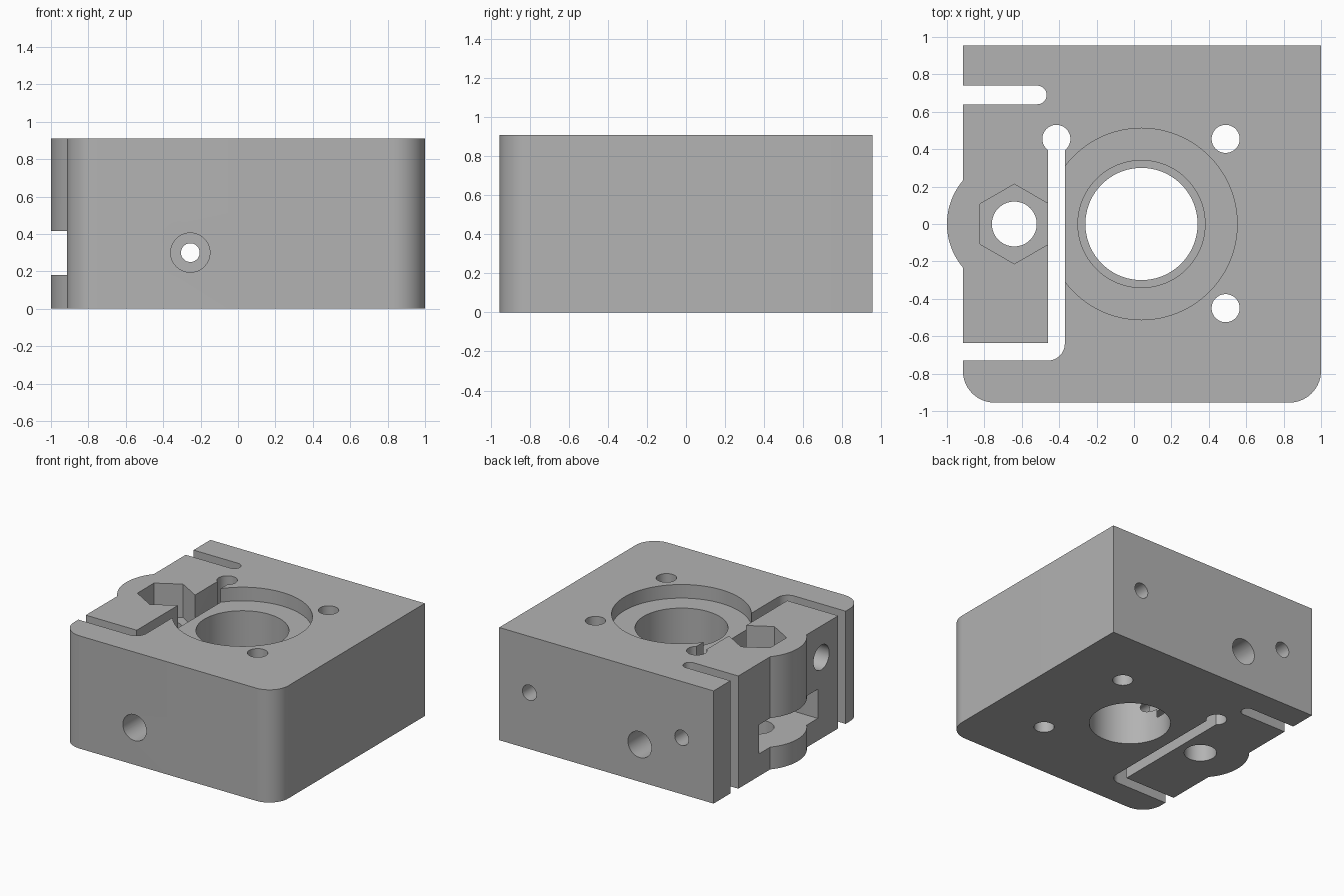
import bpy, bmesh
from math import sin, cos, radians
from mathutils import Matrix, Vector

cube = bpy.data.objects.get("Cube")
if cube:
    bpy.data.objects.remove(cube, do_unlink=True)

grey = bpy.data.materials.new("plain_grey")
grey.use_nodes = True
grey.diffuse_color = (0.45, 0.45, 0.45, 1)
grey.node_tree.nodes["Principled BSDF"].inputs["Base Color"].default_value = grey.diffuse_color

TOP = 0.91
LEFT, RIGHT, BACK = -0.915, 1.0, 0.955


def arc(cx, cy, r, start, end, steps=14):
    angles = [radians(start + (end - start) * i / steps) for i in range(steps + 1)]
    return [(cx + r * cos(a), cy + r * sin(a)) for a in angles]


def prism(name, outline, z0, z1):
    """Extrude a flat outline from z0 to z1."""
    bm = bmesh.new()
    face = bm.faces.new([bm.verts.new((x, y, z0)) for x, y in outline])
    ext = bmesh.ops.extrude_face_region(bm, geom=[face])
    new = [g for g in ext["geom"] if isinstance(g, bmesh.types.BMVert)]
    bmesh.ops.translate(bm, verts=new, vec=(0, 0, z1 - z0))
    bmesh.ops.recalc_face_normals(bm, faces=bm.faces)
    return finish(name, bm)


def rod(name, start, end, r, sides=56):
    """Cylinder between two points."""
    a, b = Vector(start), Vector(end)
    turn = (b - a).to_track_quat('Z', 'Y').to_matrix().to_4x4()
    bm = bmesh.new()
    bmesh.ops.create_cone(bm, cap_ends=True, segments=sides, radius1=r, radius2=r,
                          depth=(b - a).length,
                          matrix=Matrix.Translation((a + b) / 2) @ turn)
    return finish(name, bm)


def finish(name, bm):
    mesh = bpy.data.meshes.new(name)
    bm.to_mesh(mesh)
    bm.free()
    mesh.materials.append(grey)
    obj = bpy.data.objects.new(name, mesh)
    bpy.context.collection.objects.link(obj)
    return obj


def box(name, x0, x1, y0, y1, z0, z1):
    return prism(name, [(x0, y0), (x1, y0), (x1, y1), (x0, y1)], z0, z1)


def cut(body, tool):
    """Subtract the tool from the body, then discard it."""
    tool.hide_render = True
    mod = body.modifiers.new("cut", 'BOOLEAN')
    mod.operation, mod.solver, mod.object = 'DIFFERENCE', 'EXACT', tool
    bpy.context.view_layer.objects.active = body
    bpy.ops.object.modifier_apply(modifier=mod.name)
    bpy.data.objects.remove(tool, do_unlink=True)


def upright(name, x, y, r, z0=-0.1, z1=TOP + 0.1, sides=56):
    return rod(name, (x, y, z0), (x, y, z1), r, sides)


# Main block: rounded front corners and a round bulge on the arm side
R = 0.17
outline = (arc(RIGHT - R, -BACK + R, R, -90, 0) + [(RIGHT, BACK), (LEFT, BACK)]
           + arc(-0.64, 0, 0.36, 139.8, 220.2, 24)
           + arc(LEFT + R, -BACK + R, R, 180, 270))
body = prism("housing_block", outline, 0, TOP)

# L-shaped slot that frees the arm, with a rounded outer corner
slot = ([(-0.37, 0.45), (-0.46, 0.45), (-0.46, -0.635), (-1.1, -0.635), (-1.1, -0.73)]
        + arc(-0.46, -0.64, 0.09, -90, 0))
cut(body, prism("arm_slot", slot, -0.1, TOP + 0.1))

# Flexure slot behind the arm, with a rounded end
hinge = [(-1.1, 0.64)] + arc(-0.517, 0.69, 0.05, -90, 90) + [(-1.1, 0.74)]
cut(body, prism("hinge_slot", hinge, -0.1, TOP + 0.1))

# Stepped central bore
for r, z0 in ((0.30, -0.1), (0.34, 0.42), (0.512, 0.80)):
    cut(body, upright("bore", 0.04, 0, r, z0, sides=96))

# Mounting holes
for x, y in ((0.49, 0.455), (0.49, -0.45), (-0.415, 0.455)):
    cut(body, upright("mount_hole", x, y, 0.075))

# Roller pocket in the arm, reaching into the bore wall
cut(body, box("roller_pocket", -1.1, -0.415, -0.375, 0.375, 0.18, 0.415))
cut(body, upright("roller_relief", -0.64, 0, 0.385, 0.18, 0.415, 96))

# Roller axle hole with hexagonal nut recess
cut(body, upright("axle_hole", -0.64, 0, 0.12))
hexagon = arc(-0.64, 0, 0.213, 30, 330, 5)
cut(body, prism("nut_recess", hexagon, 0.64, TOP + 0.1))

# Feed channel from front to back, widened at both ends
cut(body, rod("feed_channel", (-0.255, -1.1, 0.30), (-0.255, 1.1, 0.30), 0.05))
for side in (-1, 1):
    cut(body, rod("feed_socket", (-0.255, side * 1.1, 0.30), (-0.255, side * 0.58, 0.30), 0.105))

# Blind screw holes in the back
for x in (-0.63, 0.73):
    cut(body, rod("back_screw_hole", (x, 1.1, 0.455), (x, 0.62, 0.455), 0.062))

# Tension screw hole through the arm
cut(body, rod("tension_hole", (-1.1, -0.42, 0.655), (-0.2, -0.42, 0.655), 0.10))

# Smooth the curved walls, keep edges sharp
bpy.ops.object.select_all(action='DESELECT')
body.select_set(True)
bpy.context.view_layer.objects.active = body
bpy.ops.object.shade_smooth_by_angle(angle=radians(25))
